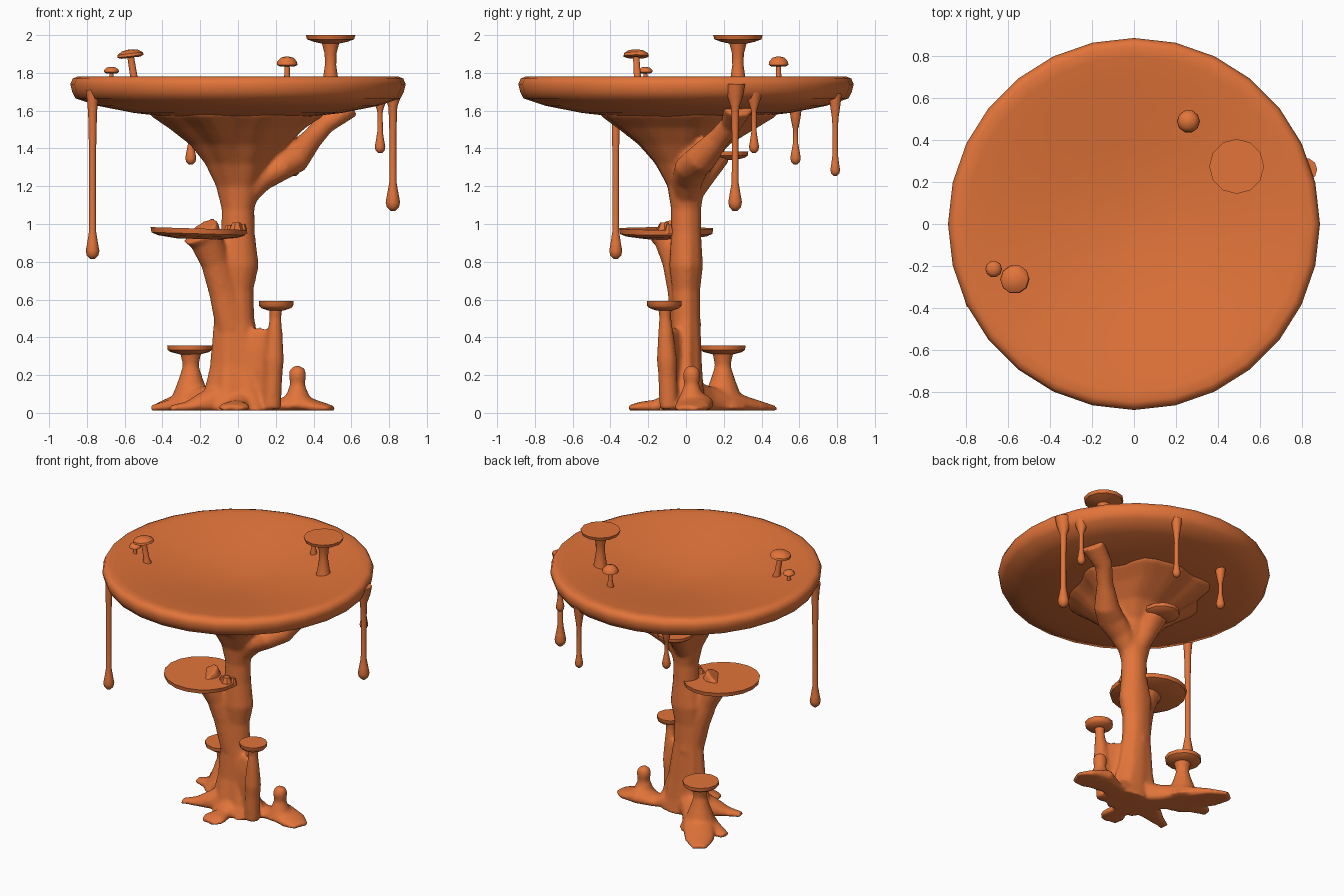
import bpy, bmesh, math
from mathutils import Vector

mat = bpy.data.materials.new("orange_fungus")
mat.diffuse_color = (0.76, 0.175, 0.042, 1)


def finish(name, bm, angle=40):
    bmesh.ops.recalc_face_normals(bm, faces=bm.faces)
    me = bpy.data.meshes.new(name)
    bm.to_mesh(me)
    bm.free()
    ob = bpy.data.objects.new(name, me)
    bpy.context.collection.objects.link(ob)
    me.materials.append(mat)
    bpy.ops.object.select_all(action='DESELECT')
    ob.select_set(True)
    bpy.context.view_layer.objects.active = ob
    bpy.ops.object.shade_smooth_by_angle(angle=math.radians(angle))
    return ob


def skin(bm, loops):
    """Bridge a list of vertex-position rings and cap both ends."""
    rings = [[bm.verts.new(p) for p in lp] for lp in loops]
    n = len(rings[0])
    for a, b in zip(rings, rings[1:]):
        for i in range(n):
            bm.faces.new((a[i], a[(i + 1) % n], b[(i + 1) % n], b[i]))
    bm.faces.new(rings[0][::-1])
    bm.faces.new(rings[-1])


def lathe(bm, profile, x=0, y=0, n=12, lean=(0, 0), z0=0):
    """Revolve (radius, z); lean shears the shape sideways with height."""
    skin(bm, [[(x + r * math.cos(2 * math.pi * i / n) + lean[0] * (z - z0),
                y + r * math.sin(2 * math.pi * i / n) + lean[1] * (z - z0), z)
               for i in range(n)] for r, z in profile])


def tube(bm, pts, n=12):
    """Tube through (x, y, z, width radius, height radius), kept above ground."""
    P = [Vector(p[:3]) for p in pts]
    loops = []
    for k, p in enumerate(P):
        d = (P[min(k + 1, len(P) - 1)] - P[max(k - 1, 0)]).normalized()
        side = d.cross(Vector((0, 0, 1))).normalized()
        up = side.cross(d)
        lp = []
        for i in range(n):
            a = 2 * math.pi * i / n
            v = p + side * pts[k][3] * math.cos(a) + up * pts[k][4] * math.sin(a)
            v.z = max(v.z, 0.012)
            lp.append(v)
        loops.append(lp)
    skin(bm, loops)


# Large dished cap
bm = bmesh.new()
lathe(bm, [(0.1, 1.562), (0.35, 1.565), (0.55, 1.588), (0.74, 1.625), (0.86, 1.665),
           (0.878, 1.70), (0.888, 1.74), (0.875, 1.77), (0.85, 1.78), (0.80, 1.776),
           (0.7, 1.76), (0.56, 1.738), (0.4, 1.708), (0.2, 1.682), (0.03, 1.672)], n=28)
finish("table_cap", bm, 85)

# Trunk, flaring and fluted at the top: x, y, z, rx, ry, flute
bm = bmesh.new()
trunk = [(0.0, -0.02, 0.012, 0.21, 0.13, .14), (0.0, -0.01, 0.10, 0.175, 0.105, .10),
         (-0.01, 0, 0.25, 0.135, 0.085, .06), (-0.02, 0, 0.50, 0.105, 0.075, .04),
         (-0.02, 0, 0.65, 0.10, 0.075, .03), (-0.01, 0, 0.78, 0.118, 0.09, .03),
         (0, 0, 0.95, 0.088, 0.08, .02), (0, 0, 1.08, 0.086, 0.08, .02),
         (0, 0, 1.20, 0.115, 0.10, .03), (0, -0.01, 1.32, 0.17, 0.155, .06),
         (0, -0.01, 1.42, 0.245, 0.24, .08), (-0.01, 0.01, 1.51, 0.345, 0.37, .09),
         (-0.01, 0.02, 1.57, 0.43, 0.46, .09), (-0.01, 0.02, 1.61, 0.45, 0.48, .09)]
N = 40
loops = []
for x, y, z, rx, ry, f in trunk:
    lp = []
    for i in range(N):
        a = 2 * math.pi * i / N
        k = 1 + f * (0.6 * math.sin(6 * a + 1) + 0.4 * math.sin(9 * a))
        lp.append((x + rx * k * math.cos(a), y + ry * k * math.sin(a), z))
    loops.append(lp)
skin(bm, loops)
# Knuckled branch under the cap
tube(bm, [(0.0, 0.0, 1.12, .06, .07), (0.12, 0.01, 1.24, .085, .07), (0.22, 0.03, 1.30, .095, .075),
          (0.30, 0.08, 1.345, .085, .08), (0.39, 0.17, 1.45, .055, .06),
          (0.46, 0.24, 1.53, .06, .055), (0.59, 0.28, 1.62, .085, .06)])
# Bracket spreading under the shelf
tube(bm, [(-0.03, 0, 0.45, .08, .09), (-0.07, -0.02, 0.65, .075, .09),
          (-0.12, -0.05, 0.80, .075, .08), (-0.17, -0.08, 0.92, .09, .09), (-0.20, -0.10, 0.965, .10, .11)])
# Short bracket behind the trunk
tube(bm, [(0, 0, 1.12, .06, .06), (-0.03, 0.1, 1.26, .07, .06), (-0.05, 0.18, 1.37, .09, .06)])
# Roots
for r in ([(-0.02, 0.0, .08, .08, .12), (-0.14, 0.09, .06, .09, .09), (-0.26, 0.22, .05, .11, .07),
           (-0.36, 0.36, .03, .10, .04), (-0.43, 0.46, .02, .05, .02)],
          [(0.05, 0, .07, .09, .10), (0.2, 0.03, .03, .07, .04), (0.31, 0.05, .05, .10, .06),
           (0.42, 0.03, .03, .10, .035), (0.50, 0.0, .02, .06, .018)],
          [(-0.02, 0, .08, .09, .12), (-0.17, -0.05, .05, .08, .07), (-0.27, -0.09, .03, .05, .03),
           (-0.36, -0.12, .02, .03, .02)],
          [(0, -0.02, .06, .09, .09), (-0.01, -0.16, .03, .06, .04), (-0.02, -0.24, .03, .09, .03),
           (-0.03, -0.30, .02, .06, .02)],
          [(-0.15, 0.1, .06, .07, .08), (-0.30, 0.17, .04, .07, .05), (-0.46, 0.21, .02, .04, .02)]):
    tube(bm, r)
# Stems growing out of the roots, with a web joining one to the trunk
lathe(bm, [(.05, .02), (.05, .2), (.055, .28), (.05, .33), (.042, .42), (.032, .5), (.038, .57)],
      0.178, -0.09, lean=(.04, -.04))
tube(bm, [(0.02, -0.02, .23, .06, .22), (0.10, -0.055, .23, .035, .23), (0.17, -0.09, .22, .035, .22)])
lathe(bm, [(.14, .02), (.095, .1), (.065, .18), (.043, .25), (.055, .31), (.07, .34)], -0.25, 0.195)
lathe(bm, [(.095, .03), (.06, .1), (.04, .15), (.048, .2), (.042, .23), (.02, .248)], 0.315, 0.03)
ob = finish("trunk_and_roots", bm, 60)
rm = ob.modifiers.new("merge", 'REMESH')
rm.mode, rm.voxel_size, rm.use_smooth_shade = 'VOXEL', 0.013, True
sm = ob.modifiers.new("soften", 'SMOOTH')
sm.factor, sm.iterations = 0.5, 5

# Flat shelf caps on the trunk and roots: name, x, y, top z, radius, thickness, tilt
for name, x, y, z, r, t, lx in (("side_shelf", -0.21, -0.105, 0.976, 0.253, 0.055, -0.03),
                                ("rear_shelf", -0.06, 0.21, 1.385, 0.12, 0.045, 0),
                                ("root_cap_right", 0.202, -0.115, 0.592, 0.092, 0.05, 0),
                                ("root_cap_left", -0.255, 0.195, 0.358, 0.12, 0.048, 0)):
    bm = bmesh.new()
    lathe(bm, [(r * .45, z - t), (r * .85, z - t * .75), (r * .98, z - t * .5), (r, z)],
          x, y, 18 if r > .2 else 12)
    for v in bm.verts:
        v.co.z += (v.co.x - x) * lx
    finish(name, bm)

# Low knobs beside the trunk on the shelf
bm = bmesh.new()
for x, y, r, h in ((-0.05, -0.10, .03, .02), (-0.01, -0.115, .045, .032), (0.025, -0.09, .025, .025)):
    lathe(bm, [(r, .95), (r * .9, .965), (r * .5, .975 + h)], x, y, 7)
finish("shelf_knobs", bm)

# Mushrooms on top of the cap
bm = bmesh.new()
lathe(bm, [(.055, 1.70), (.04, 1.77), (.03, 1.84), (.031, 1.90), (.045, 1.955), (.09, 1.965),
           (.125, 1.978), (.131, 2.0)], 0.49, 0.275)
finish("flat_mushroom", bm)
for name, x, y, r, zb, zt, lean in (("rear_mushroom", 0.26, 0.49, .055, 1.842, 1.887, (0, 0)),
                                    ("front_mushroom", -0.545, -0.255, .07, 1.888, 1.924, (-.16, -.06)),
                                    ("small_mushroom", -0.67, -0.215, .04, 1.805, 1.832, (0, 0))):
    bm = bmesh.new()
    h = zt - zb
    lathe(bm, [(r * .45, 1.725), (r * .28, 1.78), (r * .25, zb - .005), (r * .7, zb - .008), (r, zb),
               (r * .95, zb + h * .4), (r * .6, zb + h * .85), (r * .15, zt)],
          x, y, 10, lean, 1.74)
    if name == "front_mushroom":
        for v in bm.verts:
            if v.co.z > zb - .02:
                v.co.z += (v.co.x + .57) * .12
    finish(name, bm)

# Drips under the rim: x, y, top, bottom, neck radius, thread radius, bulb radius
for k, (x, y, zt, zb, w, t, b) in enumerate(((-0.77, -0.372, 1.71, 0.815, .036, .018, .036),
                                             (0.82, 0.26, 1.74, 1.07, .055, .018, .038),
                                             (0.752, 0.36, 1.73, 1.375, .05, .014, .028),
                                             (-0.25, 0.58, 1.63, 1.315, .036, .013, .029),
                                             (0.30, 0.79, 1.69, 1.255, .036, .015, .027))):
    bm = bmesh.new()
    L = zt - zb
    lathe(bm, [(b * .35, zb), (b * .85, zb + b * .5), (b, zb + b * 1.2), (b * .8, zb + b * 2.3),
               (t * 1.05, zb + b * 4), (t, zb + L * .6), (t * 1.3, zt - .12),
               (w * .8, zt - .06), (w, zt)], x, y, 10)
    finish("drip_%d" % (k + 1), bm, 60)
